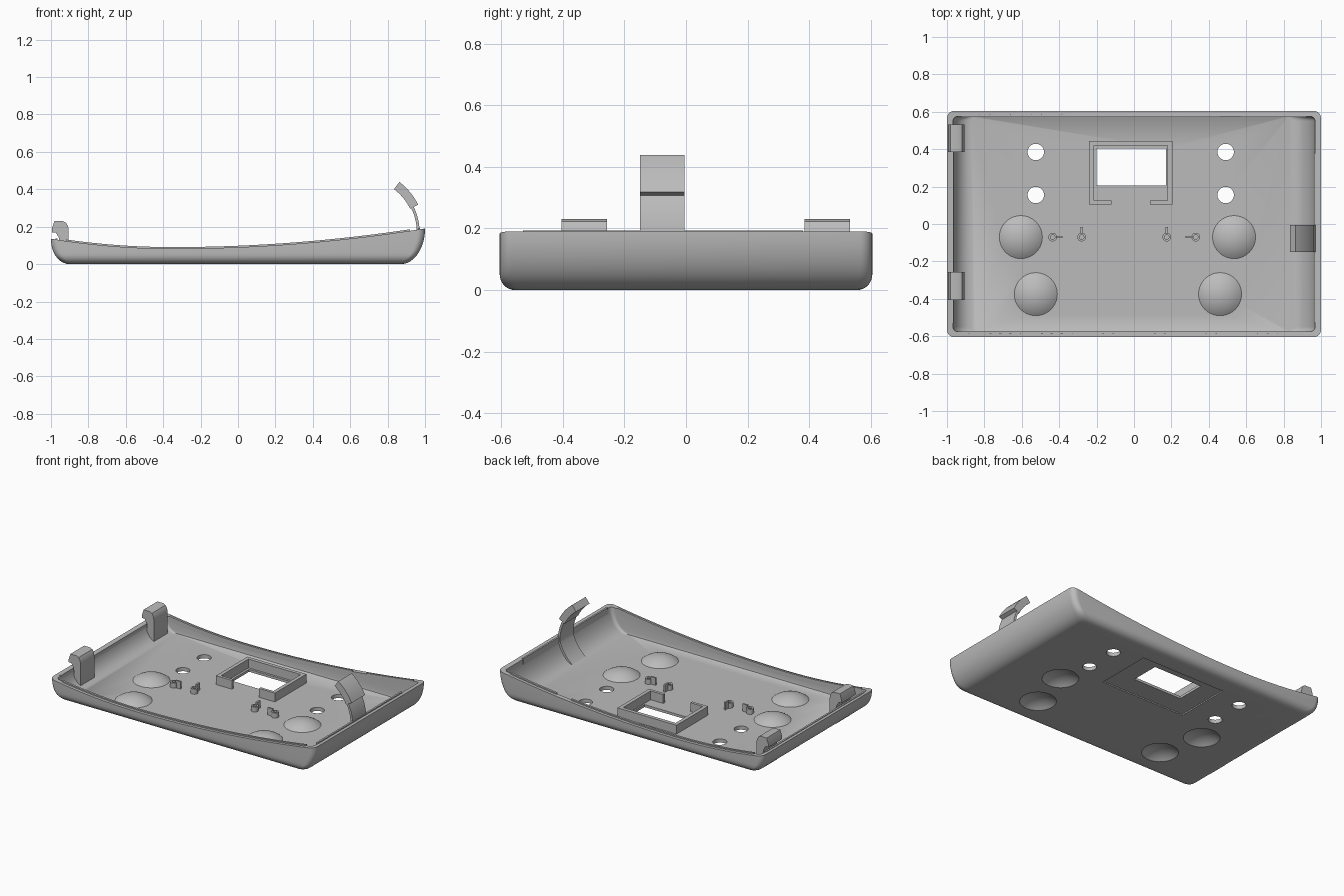
import bpy, bmesh, math
from mathutils import Vector

if "Cube" in bpy.data.objects:
    bpy.data.objects.remove(bpy.data.objects["Cube"], do_unlink=True)

grey = bpy.data.materials.new("plain grey plastic")
grey.use_nodes = True
grey.diffuse_color = (0.5, 0.5, 0.5, 1)
grey.node_tree.nodes["Principled BSDF"].inputs["Base Color"].default_value = (0.5, 0.5, 0.5, 1)

FLOOR = 0.025


def finish(name, bm):
    bmesh.ops.remove_doubles(bm, verts=bm.verts, dist=0.00001)
    bmesh.ops.recalc_face_normals(bm, faces=bm.faces)
    mesh = bpy.data.meshes.new(name)
    bm.to_mesh(mesh)
    bm.free()
    mesh.materials.append(grey)
    ob = bpy.data.objects.new(name, mesh)
    bpy.context.collection.objects.link(ob)
    return ob


def select(ob):
    bpy.ops.object.select_all(action='DESELECT')
    ob.select_set(True)
    bpy.context.view_layer.objects.active = ob


def smooth(ob):
    select(ob)
    bpy.ops.object.shade_smooth_by_angle(angle=math.radians(30))


def box(name, x0, x1, y0, y1, z0, z1):
    return prism(name, [(x0, z0), (x1, z0), (x1, z1), (x0, z1)], y0, y1)


def prism(name, outline, y0, y1):
    """Extrude an x-z outline along y."""
    bm = bmesh.new()
    face = bm.faces.new([bm.verts.new((x, y0, z)) for x, z in outline])
    out = bmesh.ops.extrude_face_region(bm, geom=[face])
    new = [v for v in out["geom"] if isinstance(v, bmesh.types.BMVert)]
    bmesh.ops.translate(bm, verts=new, vec=(0, y1 - y0, 0))
    return finish(name, bm)


def lathe(name, profile, x, y, steps=40):
    """Revolve a closed r-z profile about a vertical axis at x, y."""
    bm = bmesh.new()
    vs = [bm.verts.new((x + r, y, z)) for r, z in profile]
    es = [bm.edges.new((a, b)) for a, b in zip(vs, vs[1:] + vs[:1])]
    bmesh.ops.spin(bm, geom=vs + es, cent=(x, y, 0), axis=(0, 0, 1),
                   angle=math.tau, steps=steps)
    return finish(name, bm)


def cut(ob, cutter):
    cutter.hide_render = True
    mod = ob.modifiers.new("cut", 'BOOLEAN')
    mod.operation = 'DIFFERENCE'
    mod.solver = 'EXACT'
    mod.object = cutter
    select(ob)
    bpy.ops.object.modifier_apply(modifier=mod.name)
    bpy.data.objects.remove(cutter, do_unlink=True)


def sweep(z, height, depth):
    """Inward offset of a quarter-ellipse wall at height z."""
    t = max(0, 1 - z / height)
    return depth * (1 - math.sqrt(1 - t * t))


def tub(name, z0, inset, y_round):
    """Loft rounded rectangles upward into a solid with curved sides."""
    bm = bmesh.new()
    rings = []
    for z in [0.19 * (i / 14) ** 2 for i in range(15)] + [0.4]:
        left = -1 + inset + sweep(z, 0.13, 0.1)
        right = 1 - inset - sweep(z, 0.19, 0.13)
        side = 0.605 - inset - sweep(z, y_round, y_round)
        r = 0.04 - inset / 2
        ring = []
        for k, (cx, cy) in enumerate([(right - r, side - r), (left + r, side - r),
                                      (left + r, r - side), (right - r, r - side)]):
            for s in range(7):
                a = math.radians(90 * k + 15 * s)
                ring.append(bm.verts.new((cx + r * math.cos(a), cy + r * math.sin(a), z + z0)))
        rings.append(ring)
    for a, b in zip(rings, rings[1:]):
        for i in range(len(a)):
            j = (i + 1) % len(a)
            bm.faces.new((a[i], a[j], b[j], b[i]))
    bm.faces.new(rings[0])
    bm.faces.new(rings[-1])
    return finish(name, bm)


def rim(x):
    return 0.083 + (0.059 if x > -0.35 else 0.125) * (x + 0.35) ** 2


def rim_points(x0, x1, dz, n=40):
    xs = [x0 + (x1 - x0) * i / n for i in range(n + 1)]
    return [(x, rim(x) + dz) for x in xs]


# Tray shell with a sagging rim
shell = tub("tray_shell", 0, 0, 0.05)
cut(shell, tub("hollow", FLOOR, 0.03, 0.001))
cut(shell, prism("rim_cutter", rim_points(-1.1, 1.1, 0) + [(1.1, 0.6), (-1.1, 0.6)], -1, 1))

# Screen window with shallow recess underneath
cut(shell, box("recess", -0.335, 0.305, 0.065, 0.455, -0.1, 0.008))
cut(shell, box("window", -0.2, 0.17, 0.205, 0.405, -0.1, 0.1))

# Round through holes
for x in (-0.525, 0.49):
    for y in (0.155, 0.385):
        cut(shell, lathe("hole", [(0, -0.1), (0.044, -0.1), (0.044, 0.06), (0, 0.06)], x, y))

# Domes, hollow from below
A, H = 0.115, 0.04
R = (A * A + H * H) / (2 * H)
arc = [(A * i / 10, math.sqrt(R * R - (A * i / 10) ** 2) - R + H) for i in range(11)]
for i, (x, y) in enumerate([(-0.605, -0.07), (0.535, -0.07), (-0.525, -0.375), (0.46, -0.375)]):
    cut(shell, lathe("dome_hole", [(0, -0.1), (A - 0.001, -0.1), (A - 0.001, 0.06), (0, 0.06)], x, y))
    upper = [(r, z + FLOOR) for r, z in arc]
    smooth(lathe(f"dome_{i + 1}", upper + arc[::-1], x, y))
smooth(shell)

# Raised lips inside the rim, with a gap in the back one
for name, x0, x1, s in [("front_lip", -0.92, 0.92, -1),
                        ("back_lip", -0.92, 0.46, 1),
                        ("back_lip_end", 0.57, 0.92, 1)]:
    outline = rim_points(x0, x1, 0.008) + rim_points(x0, x1, -0.025)[::-1]
    prism(name, outline, *sorted((s * 0.571, s * 0.585)))
box("left_end_lip", 0.962, 0.974, -0.53, 0.38, 0.15, 0.194)
box("right_end_lip", -0.976, -0.964, -0.53, 0.53, 0.09, 0.136)

# Screen frame with an open front
for name, b in {"frame_back": (-0.24, 0.205, 0.42, 0.445),
                "frame_right": (-0.24, -0.215, 0.105, 0.445),
                "frame_left": (0.18, 0.205, 0.105, 0.445),
                "frame_front_right": (-0.24, -0.12, 0.105, 0.125),
                "frame_front_left": (0.085, 0.205, 0.105, 0.125)}.items():
    box(name, *b, FLOOR - 0.005, 0.085)

# Small hollow posts with tabs
post = [(0.012, 0.02), (0.023, 0.02), (0.023, 0.06), (0.012, 0.06)]
for i, (x, dx, dy) in enumerate([(-0.435, 1, 0), (-0.28, 0, 1), (0.175, 0, 1), (0.33, -1, 0)]):
    y = -0.07
    smooth(lathe(f"post_{i + 1}", post, x, y, 24))
    c = Vector((x + dx * 0.036, y + dy * 0.036))
    hx, hy = (0.018, 0.006) if dx else (0.006, 0.018)
    box(f"post_tab_{i + 1}", c.x - hx, c.x + hx, c.y - hy, c.y + hy, 0.02, 0.075)

# Rigid hooks on the right end
hook = [(-0.955, 0.02), (-0.905, 0.02), (-0.905, 0.18), (-0.909, 0.203), (-0.92, 0.222),
        (-0.938, 0.23), (-0.982, 0.23), (-0.995, 0.19), (-0.995, 0.17),
        (-0.975, 0.17), (-0.957, 0.14)]
smooth(prism("front_hook", hook, -0.405, -0.257))
smooth(prism("back_hook", hook, 0.385, 0.533))


# Curved spring latch on the left end
def polar(r, deg):
    a = math.radians(deg)
    return (0.66 + r * math.cos(a), 0.17 + r * math.sin(a))


def reach(deg):
    return 0.311 + min(0, deg) * 0.0015


angles = range(-34, 33, 3)
arm = [polar(reach(a), a) for a in angles] + [polar(reach(a) - 0.015, a) for a in reversed(angles)]
smooth(prism("latch_arm", arm, -0.15, -0.005))
head_angles = range(26, 54, 3)
head = [polar(0.337, a) for a in head_angles] + [polar(0.289, a) for a in reversed(head_angles)]
smooth(prism("latch_head", head, -0.15, -0.005))
